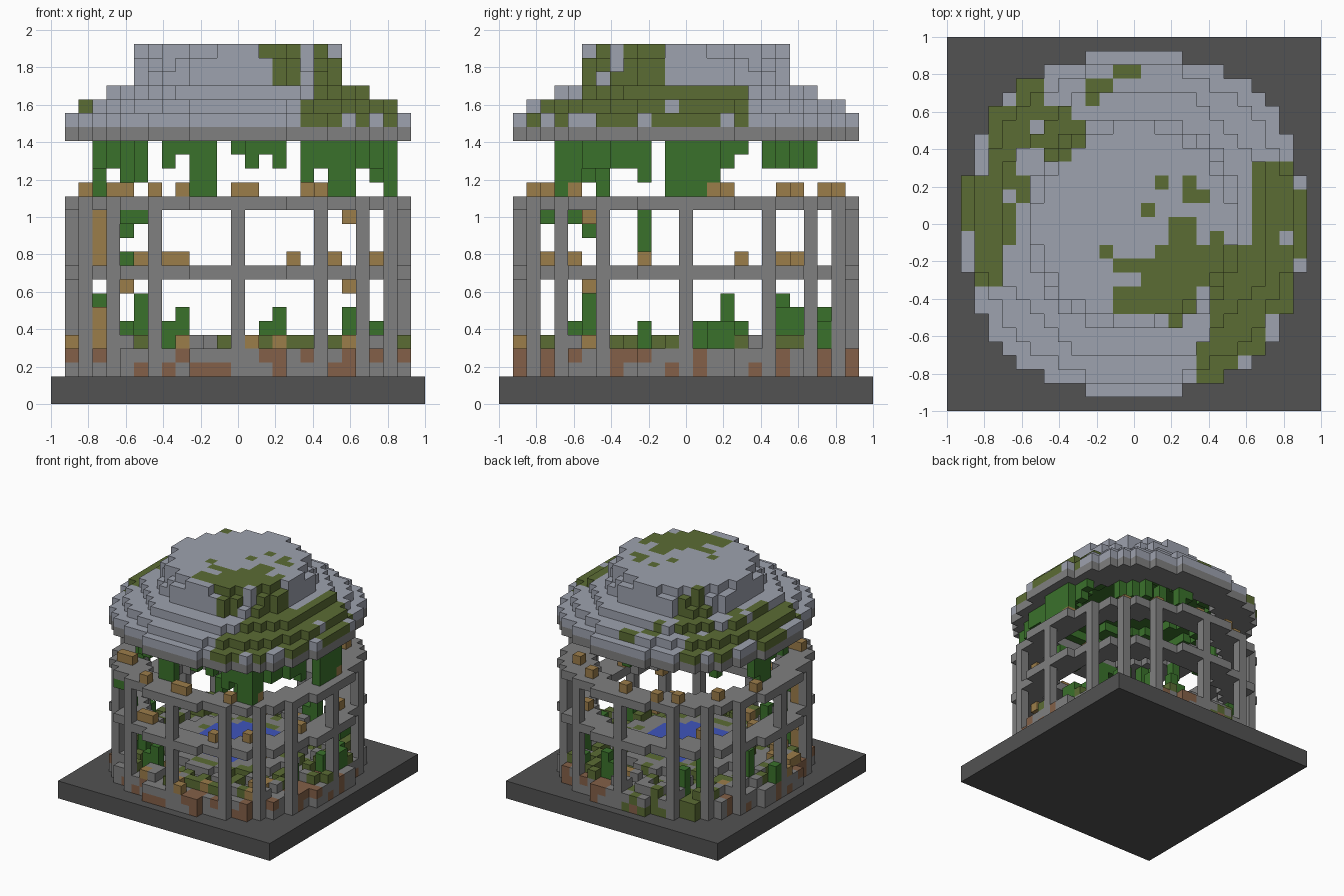
import bpy
import bmesh
import math
import random

default_cube = bpy.data.objects.get("Cube")
if default_cube:
    bpy.data.objects.remove(default_cube, do_unlink=True)

random.seed(4)
CELL = 2 / 27
SIDES = [(1, 0, 0), (-1, 0, 0), (0, 1, 0), (0, -1, 0), (0, 0, 1), (0, 0, -1)]
OUTER = 158
occupied = set()


def make_material(name, color):
    mat = bpy.data.materials.new(name)
    mat.use_nodes = True
    mat.diffuse_color = (*color, 1)
    mat.node_tree.nodes["Principled BSDF"].inputs["Base Color"].default_value = (*color, 1)
    return mat


BASE = make_material("dark stone", (.085, .085, .085))
STONE = make_material("grey stone", (.215, .215, .215))
SLATE = make_material("blue grey slate", (.34, .36, .425))
MOSS = make_material("moss green", (.105, .15, .034))
VINE = make_material("leaf green", (.042, .165, .024))
WOOD = make_material("tan wood", (.33, .205, .068))
BRICK = make_material("red brown brick", (.23, .118, .065))
WATER = make_material("water blue", (.05, .09, .5))


def disc(limit, inner=-1):
    """Grid cells between two squared radii; the outer rim bulges on its diagonals."""
    span = range(-13, 14)

    def inside(i, j):
        a, b = abs(i), abs(j)
        bulge = limit == OUTER and max(a, b) <= 10 and a + b <= 18
        return i * i + j * j <= limit or bulge

    return [(i, j) for i in span for j in span if inside(i, j) and i * i + j * j > inner]


def build(name, cells, color):
    """Block mesh from free cells; color is a material or a rule on the cell."""
    rule = color if callable(color) else lambda i, j, k: color
    cells = [c for c in dict.fromkeys(cells) if c not in occupied]
    occupied.update(cells)
    own = set(cells)
    bm = bmesh.new()
    corners, mats = {}, []

    def corner(point):
        if point not in corners:
            x, y, z = point
            corners[point] = bm.verts.new(((x - .5) * CELL, (y - .5) * CELL, z * CELL))
        return corners[point]

    for cell in cells:
        mat = rule(*cell)
        if mat not in mats:
            mats.append(mat)
        for side in SIDES:
            if tuple(a + b for a, b in zip(cell, side)) in own:
                continue
            axis = next(n for n in range(3) if side[n])
            u, v = (axis + 1) % 3, (axis + 2) % 3
            loop = [(0, 0), (1, 0), (1, 1), (0, 1)]
            if side[axis] < 0:
                loop.reverse()
            quad = []
            for a, b in loop:
                p = list(cell)
                p[axis] += side[axis] > 0
                p[u] += a
                p[v] += b
                quad.append(corner(tuple(p)))
            bm.faces.new(quad).material_index = mats.index(mat)
    mesh = bpy.data.meshes.new(name)
    bm.to_mesh(mesh)
    bm.free()
    for mat in mats:
        mesh.materials.append(mat)
    obj = bpy.data.objects.new(name, mesh)
    bpy.context.scene.collection.objects.link(obj)


def layer(limit, level, inner=-1):
    return [(i, j, level) for i, j in disc(limit, inner)]


def stack(columns):
    """Vertical runs of cells from (i, j, bottom, top)."""
    return [(i, j, k) for i, j, low, high in columns for k in range(low, high)]


# Square base slab
bpy.ops.mesh.primitive_cube_add(size=1, location=(0, 0, CELL))
slab = bpy.context.object
slab.name = "base_slab"
slab.scale = (2, 2, 2 * CELL)
slab.data.materials.append(BASE)

# Columns around the rim
posts = []
for a, b in [(0, 12), (6, 11), (9, 9), (11, 6), (12, 0)]:
    posts += [(a * s, b * t) for s in (1, -1) for t in (1, -1)]
build("columns", stack([(i, j, 2, 15) for i, j in dict.fromkeys(posts)]), STONE)

# Foundation with brick patches and a mossy back corner
front_brick = {3: {-9, -4, 2, 3, 5, 8, 12}, 2: {-7, -6, -5, -3, -2, -1, 0, 3, 7, 8}}
side_brick = {3: {-12, -8, -5, -4, -3, 0, 1, 7, 10, 12}, 2: {-11, -5, -1, 0, 1, 5, 6, 7, 9, 10}}


def foundation_color(i, j, k):
    angle = math.degrees(math.atan2(j, i))
    if i * i + j * j < 100:
        return random.choice([MOSS, STONE, STONE])
    if 90 < angle < 140 and random.random() < .9:
        return MOSS
    patches, spot = (front_brick, i) if abs(j) > abs(i) else (side_brick, j)
    return BRICK if spot in patches[k] else STONE


build("foundation", layer(OUTER, 2) + layer(OUTER, 3), foundation_color)

# Round pool with a stone rim
build("pool_rim", layer(50, 4, 21), lambda i, j, k: MOSS if random.random() < .2 else STONE)
build("pool_water", layer(21, 4), WATER)

# Balcony rings
build("middle_ring", layer(OUTER, 9, 90), STONE)
build("upper_ring", layer(OUTER, 14, 90), STONE)

# Leafy stalks growing from the foundation
stalks = [(-7, -7, 8), (-10, 3, 8), (-7, 7, 8), (-12, 1, 6), (-5, -9, 6), (-4, -9, 7),
          (2, 10, 6), (3, 10, 7), (8, 7, 7), (8, 8, 7), (10, 4, 6), (11, 3, 6),
          (6, 10, 6), (-6, 9, 7), (-8, -8, 6), (9, -3, 6), (10, 1, 6), (11, 2, 6)]
build("leaf_stalks", stack([(i, j, 4, top) for i, j, top in stalks]), VINE)

# Vines under the upper ring
build("ring_vines", stack([(-8, -7, 12, 14), (-7, -8, 13, 14), (-8, -10, 13, 14),
                           (-7, -10, 13, 14), (-10, -3, 10, 14), (-8, -8, 9, 11)]), VINE)

# Wooden stubs and props
stubs = []
for i, j in [(-8, -8), (-9, -8), (1, -11), (0, -11), (6, -10), (8, -8), (11, 2), (8, 8),
             (5, 10), (0, 11), (-4, 11), (-6, 10), (-11, 3), (-9, 7), (10, -10), (-4, -11)]:
    if i * i + j * j <= OUTER:
        stubs.append((i, j, 15, 16))
for i, j in [(-5, -10), (-4, -10), (4, -10), (7, -8), (10, -3), (10, 4), (7, 8), (-7, 7)]:
    stubs.append((i, j, 10, 11))
stubs += [(8, -7, 13, 14), (8, -7, 8, 9), (-8, -6, 8, 9), (-10, -6, 10, 14), (-10, -6, 4, 7)]
build("wooden_stubs", stack(stubs), WOOD)

# Low mossy rubble along the inside of the wall
rubble = [c for c in layer(145, 4, 70) if random.random() < .45]
build("mossy_rubble", rubble, lambda i, j, k: random.choice([MOSS, MOSS, MOSS, STONE, STONE, WOOD]))

# Vines hanging from the roof as (i, j, length)
vines = [(11, -1, 4), (11, 0, 4), (11, 1, 4), (11, 2, 4), (10, -3, 3), (10, -4, 2), (10, -5, 2),
         (9, -6, 2), (9, -7, 2), (8, -8, 3), (8, -9, 4), (7, -9, 4), (6, -9, 2), (5, -9, 3),
         (3, -9, 2), (2, -9, 1), (1, -9, 2), (-2, -9, 4), (-3, -9, 4), (-4, -9, 1), (-5, -9, 2),
         (-7, -7, 3), (-8, -6, 4), (-9, -4, 2), (-10, -1, 2), (-10, 0, 4), (-10, 1, 4),
         (-10, 2, 3), (-9, 4, 1), (-8, 6, 2), (0, 9, 1), (1, 9, 2), (3, 8, 2), (5, 8, 2),
         (6, 7, 2), (7, 6, 2), (10, 3, 2), (10, 4, 1)]
build("hanging_vines", stack([(i, j, 19 - n, 19) for i, j, n in vines]), VINE)

# Moss patches on the roof as grid rectangles: left, right, front, back
patches = [(9, 11, -3, 4), (10, 12, -2, 2), (6, 11, -6, -2), (6, 9, -9, -7), (5, 7, -11, -9),
           (1, 6, -4, -2), (-1, 4, -6, -5), (3, 4, -1, 0), (-2, -2, -2, -2), (-1, 0, -3, -3),
           (1, 1, 1, 1), (4, 4, 2, 3), (2, 2, 3, 3), (5, 5, 2, 2), (6, 6, -1, -1),
           (3, 3, -7, -7), (-8, -7, 9, 10), (-9, -5, 6, 8), (-6, -4, 5, 7), (-10, -10, 6, 8),
           (-10, -9, 3, 7), (-12, -10, 0, 3), (-9, -9, -1, 1), (-11, -10, -4, -1),
           (-1, 0, 11, 11), (-3, -3, 9, 10), (-2, -2, 10, 10), (-8, -8, 2, 3)]


def roof_color(i, j, k):
    for left, right, front, back in patches:
        if left <= i <= right and front <= j <= back:
            return SLATE if random.random() < .04 else MOSS
    return SLATE


# Stepped dome on a stone cornice
build("cornice", layer(OUTER, 19, 81), STONE)
roof = []
for level, (limit, inner) in enumerate([(OUTER, 81), (132, 64), (97, 36), (61, 30), (58, 30), (51, -1)]):
    roof += layer(limit, 20 + level, inner)
build("stepped_dome", roof, roof_color)

# Overgrown lining inside the dome
build("dome_lining", layer(81, 20, 64) + layer(64, 21, 36) + layer(36, 22), VINE)
